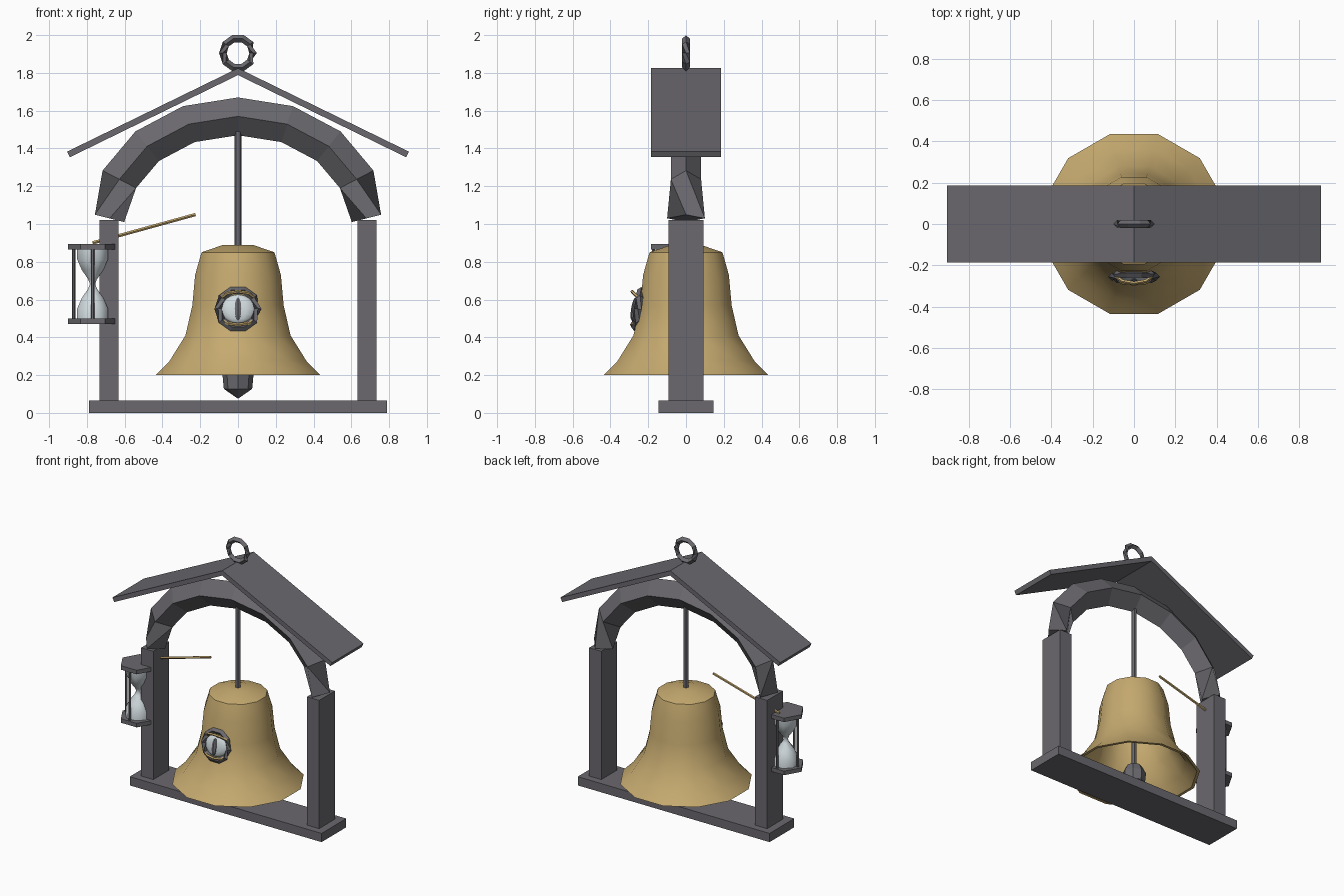
import bpy, bmesh, math
from mathutils import Vector, Matrix

if "Cube" in bpy.data.objects:
    bpy.data.objects.remove(bpy.data.objects["Cube"])


def material(name, rgb):
    m = bpy.data.materials.new(name)
    m.diffuse_color = (*rgb, 1)
    m.use_nodes = True
    m.node_tree.nodes["Principled BSDF"].inputs["Base Color"].default_value = m.diffuse_color
    return m


GREY = material("dark grey", (0.145, 0.14, 0.155))
GOLD = material("aged gold", (0.56, 0.40, 0.16))
GLASS = material("pale glass", (0.64, 0.71, 0.74))


def finish(name, bm, mat, smooth=None, loc=(0, 0, 0), rot=(0, 0, 0)):
    bmesh.ops.remove_doubles(bm, verts=bm.verts, dist=1e-5)
    bmesh.ops.recalc_face_normals(bm, faces=bm.faces)
    me = bpy.data.meshes.new(name)
    bm.to_mesh(me)
    bm.free()
    me.materials.append(mat)
    if smooth:
        for p in me.polygons:
            p.use_smooth = True
        me.set_sharp_from_angle(angle=math.radians(smooth))
    ob = bpy.data.objects.new(name, me)
    ob.location, ob.rotation_euler = loc, rot
    bpy.context.collection.objects.link(ob)
    return ob


def box(name, size, loc, mat=GREY, rot=(0, 0, 0)):
    bm = bmesh.new()
    bmesh.ops.create_cube(bm, size=1, matrix=Matrix.Diagonal((*size, 1)))
    return finish(name, bm, mat, None, loc, rot)


def skin(bm, rings, closed=False, caps=True):
    """Bridge equal vertex rings with quads."""
    n = len(rings[0])
    pairs = list(zip(rings, rings[1:]))
    if closed:
        pairs.append((rings[-1], rings[0]))
    for a, b in pairs:
        for i in range(n):
            j = (i + 1) % n
            bm.faces.new((a[i], a[j], b[j], b[i]))
    if caps and not closed:
        bm.faces.new(rings[0])
        bm.faces.new(rings[-1])


def lathe(name, profile, n, mat, smooth=None, loc=(0, 0, 0), turn=0.0, caps=False):
    bm = bmesh.new()
    rings = []
    for r, z in profile:
        r = max(r, 1e-7)
        rings.append([bm.verts.new((r * math.cos(turn + math.tau * i / n),
                                    r * math.sin(turn + math.tau * i / n), z)) for i in range(n)])
    skin(bm, rings, caps=caps)
    return finish(name, bm, mat, smooth, loc)


def tube(name, path, ru, rv, n, mat, closed=False, smooth=None, loc=(0, 0, 0), rot=(0, 0, 0)):
    """Sweep an elliptical section; steep parts use a different reference axis."""
    bm = bmesh.new()
    pts = [Vector(p) for p in path]
    m = len(pts)
    rings = []
    for k, p in enumerate(pts):
        if closed:
            t = pts[(k + 1) % m] - pts[k - 1]
        else:
            t = pts[min(k + 1, m - 1)] - pts[max(k - 1, 0)]
        t.normalize()
        ref = Vector((0, 1, 0)) if abs(t.z) > 0.9 else Vector((0, 0, 1))
        u = t.cross(ref).normalized()
        v = u.cross(t)
        rings.append([bm.verts.new(p + u * ru * math.cos(math.tau * i / n)
                                   + v * rv * math.sin(math.tau * i / n)) for i in range(n)])
    skin(bm, rings, closed)
    return finish(name, bm, mat, smooth, loc, rot)


def circle(r, n):
    return [(r * math.cos(math.tau * i / n), 0, r * math.sin(math.tau * i / n)) for i in range(n)]


def ellipsoid(name, radii, mat, seg, rings, loc, rot=(0, 0, 0), smooth=None):
    bm = bmesh.new()
    bmesh.ops.create_uvsphere(bm, u_segments=seg, v_segments=rings, radius=1,
                              matrix=Matrix.Diagonal((*radii, 1)))
    return finish(name, bm, mat, smooth, loc, rot)


# Frame: base, posts, arch
box("base", (1.58, 0.29, 0.065), (0, 0, 0.0325))
for side, s in (("left", -1), ("right", 1)):
    box(side + "_post", (0.1, 0.185, 0.96), (s * 0.683, 0, 0.54))
arch = [(-0.68 * math.cos(math.pi * i / 8), 0, 1.03 + 0.54 * math.sin(math.pi * i / 8))
        for i in range(9)]
tube("arch", arch, 0.08, 0.1, 4, GREY)

# Roof boards and top ring
slope = math.atan2(0.442, 0.905)
for side, s in (("left", -1), ("right", 1)):
    box(side + "_roof", (1.007, 0.37, 0.033),
        (s * (0.4525 - 0.0165 * math.sin(slope)), 0, 1.604 - 0.0165 * math.cos(slope)),
        rot=(0, s * slope, 0))
tube("top_ring", circle(0.08, 10), 0.02, 0.02, 4, GREY, closed=True, loc=(0, 0, 1.905))

# Bell, hanging rod, clapper
outer = [(0.08, 0.89), (0.2, 0.85), (0.235, 0.73), (0.25, 0.57), (0.288, 0.41), (0.375, 0.275),
         (0.45, 0.2)]
inner = [(r - 0.02, z) for r, z in reversed(outer[2:])] + [(0.18, 0.83), (0, 0.86)]
lathe("bell", [(0, 0.89)] + outer + inner, 12, GOLD, 40, turn=math.pi / 12)
lathe("hanging_rod", [(0.019, 0.22), (0.019, 1.5)], 6, GREY, caps=True)
lathe("clapper", [(0, 0.075), (0.075, 0.127), (0.082, 0.2), (0.055, 0.255), (0, 0.275)], 8, GREY)

# Eye medallion on the bell front
at, tilt = (0, -0.255, 0.55), (-0.16, 0, 0)
tube("eye_ring", circle(0.105, 10), 0.02, 0.02, 4, GREY, closed=True, loc=at, rot=tilt)
ellipsoid("eyeball", (0.088, 0.025, 0.078), GLASS, 12, 8, at, tilt, 40)
ellipsoid("pupil", (0.02, 0.014, 0.062), GREY, 6, 6, (0, -0.277, 0.55), tilt)
for name, s, out in (("upper_lid", 1, -0.045), ("lower_lid", -1, -0.02)):
    lid = [(0.088 * math.sin(a), out * math.cos(a), s * (0.055 + 0.032 * math.cos(a)))
           for a in (-1.4, -0.7, 0, 0.7, 1.4)]
    tube(name, lid, 0.009, 0.009, 5, GOLD, loc=at, rot=tilt)

# Hourglass on the left post
hx, hy = -0.77, -0.073
for name, z in (("hourglass_bottom", 0.47), ("hourglass_top", 0.865)):
    lathe(name, [(0.13, z), (0.13, z + 0.03)], 6, GREY, loc=(hx, hy, 0), caps=True)
half = [(0.09, 0.185), (0.088, 0.13), (0.062, 0.075), (0.025, 0.025)]
bulbs = half + [(0.015, 0)] + [(r, -z) for r, z in reversed(half)]
lathe("hourglass_bulbs", bulbs, 8, GLASS, 50, (hx, hy, 0.6825), math.pi / 8, True)
for i in range(4):
    a = math.pi / 2 * i
    lathe("hourglass_rod_%d" % i, [(0.009, 0.49), (0.009, 0.875)], 6, GREY,
          loc=(hx + 0.1 * math.cos(a), hy + 0.1 * math.sin(a), 0), caps=True)

# Thin striker bar
tube("striker", [(-0.77, 0, 0.9), (-0.225, 0, 1.05)], 0.009, 0.009, 5, GOLD)
